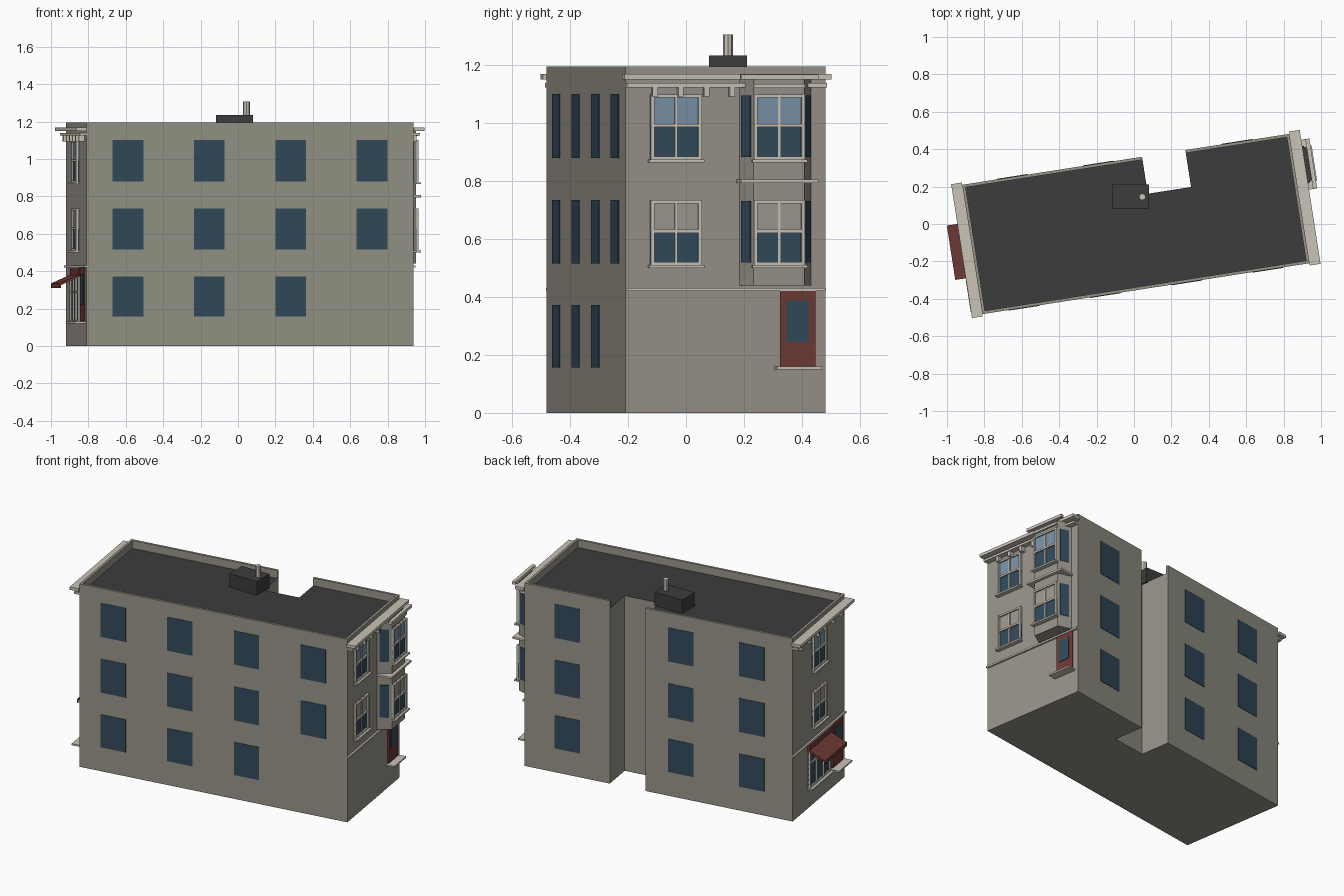
import bpy, bmesh, math
from mathutils import Matrix

if "Cube" in bpy.data.objects:
    bpy.data.objects.remove(bpy.data.objects["Cube"])

ANG = math.radians(8.85)
PLACE = Matrix.Translation((0.01, 0, 0)) @ Matrix.Rotation(ANG, 4, 'Z')
L, W, ROOF, TOP = 0.885, 0.35, 1.145, 1.196   # half length, half depth, heights


def material(name, r, g, b):
    m = bpy.data.materials.new(name)
    lin = [(c / 255 / 12.92 if c < 11 else ((c / 255 + 0.055) / 1.055) ** 2.4) for c in (r, g, b)]
    m.diffuse_color = (*lin, 1)
    m.use_nodes = True
    m.node_tree.nodes["Principled BSDF"].inputs["Base Color"].default_value = m.diffuse_color
    return m


SIDE = material("side wall grey", 150, 148, 135)
STONE = material("end wall grey", 152, 147, 138)
TRIM = material("pale trim", 200, 195, 182)
DARK = material("dark roof", 60, 60, 60)
GLASS = material("dark glass", 50, 74, 91)
SKY = material("light glass", 120, 146, 168)
BLIND = material("window blind", 158, 152, 142)
RED = material("dark red", 112, 58, 53)


def prism(name, pts, z0, z1, mats, rule=None, place=PLACE):
    """Extrude a plan outline; rule(normal, centre) picks the material."""
    bm = bmesh.new()
    f = bm.faces.new([bm.verts.new((x, y, z0)) for x, y in pts])
    up = bmesh.ops.extrude_face_region(bm, geom=[f])['geom']
    bmesh.ops.translate(bm, vec=(0, 0, z1 - z0), verts=[g for g in up if isinstance(g, bmesh.types.BMVert)])
    bmesh.ops.recalc_face_normals(bm, faces=bm.faces)
    if rule:
        for f in bm.faces:
            f.material_index = rule(f.normal, f.calc_center_median())
    me = bpy.data.meshes.new(name)
    bm.to_mesh(me)
    bm.free()
    for m in mats:
        me.materials.append(m)
    ob = bpy.data.objects.new(name, me)
    ob.matrix_world = place
    bpy.context.collection.objects.link(ob)
    return ob


def box(name, x0, x1, y0, y1, z0, z1, mat, place=PLACE):
    return prism(name, [(x0, y0), (x1, y0), (x1, y1), (x0, y1)], z0, z1, [mat], None, place)


def end_box(name, s, d0, d1, v0, v1, z0, z1, mat):
    """Box on the right (s=1) or left (s=-1) end wall, d measured outwards."""
    a, b = sorted((s * (L + d0), s * (L + d1)))
    return box(name, a, b, v0, v1, z0, z1, mat)


def sash_window(name, s, d, v, z0, z1, upper):
    h, t, zm = 0.089, 0.012, z0 + (z1 - z0) * 0.52
    end_box(name + "_lower_glass", s, d, d + 0.005, v - h, v + h, z0, zm, GLASS)
    end_box(name + "_upper_glass", s, d, d + 0.005, v - h, v + h, zm, z1, upper)
    for k in (-1, 1):
        a, b = sorted((v + k * h, v + k * (h - t)))
        end_box(name + "_jamb", s, d, d + 0.015, a, b, z0, z1, TRIM)
    end_box(name + "_mullion", s, d, d + 0.01, v - 0.004, v + 0.004, z0, z1, TRIM)
    for z in (z0, zm - 0.005, z1 - 0.012):
        end_box(name + "_rail", s, d, d + 0.014, v - h, v + h, z, z + 0.011, TRIM)
    end_box(name + "_sill", s, d, d + 0.028, v - h - 0.007, v + h + 0.007, z0 - 0.009, z0 + 0.001, TRIM)


# Main body with the light-well notch in the back wall
N0, N1, NV = 0.088, 0.322, 0.15
prism("building_body",
      [(-L, -W), (L, -W), (L, W), (N1, W), (N1, NV), (N0, NV), (N0, W), (-L, W)],
      0, ROOF, [SIDE, STONE, DARK],
      lambda n, c: 2 if n.z > 0.5 else (1 if abs(c.x) > L - 0.01 else 0))

# Parapets
T = 0.016
box("front_parapet", -L, L, -W, -W + T, ROOF, TOP, SIDE)
box("back_parapet_left", -L, N0, W - T, W, ROOF, TOP, SIDE)
box("back_parapet_right", N1, L, W - T, W, ROOF, TOP, SIDE)
for s in (1, -1):
    end_box("end_parapet", s, -T, 0, -W + T, W - T, ROOF, TOP, STONE)

# Plain windows of the long walls
ROWS = [(0.157, 0.372), (0.515, 0.735), (0.88, 1.10)]
for i, (z0, z1) in enumerate(ROWS):
    for u in (-0.66, -0.22, 0.22, 0.66):
        if i or u < 0.5:
            box("front_window", u - 0.083, u + 0.083, -W - 0.003, -W + 0.002, z0, z1, GLASS)
    for u in (-0.615, -0.148, 0.602):
        box("back_window", u - 0.083, u + 0.083, W - 0.002, W + 0.003, z0, z1, GLASS)

# Cornice, brackets and belt course on both ends
for s in (1, -1):
    end_box("cornice", s, 0, 0.058, -W - 0.012, W + 0.012, 1.15, 1.169, TRIM)
    end_box("cornice_lower", s, 0, 0.035, -W, W, 1.124, 1.138, TRIM)
    end_box("belt_course", s, 0, 0.012, -W, W, 0.42, 0.431, TRIM)
    for v in ((-0.25, -0.16, -0.07, 0.02) if s > 0 else (-0.27, -0.16, -0.05, 0.05, 0.16, 0.27)):
        end_box("cornice_bracket", s, 0, 0.03, v - 0.009, v + 0.009, 1.092, 1.124, TRIM)

# Bay on the right end
BV, BD = 0.174, 0.08
base, face = 0.125, 0.089
prism("bay", [(L - 0.01, BV - base), (L, BV - base), (L + BD, BV - face),
              (L + BD, BV + face), (L, BV + base), (L - 0.01, BV + base)],
      0.44, 1.15, [STONE, DARK], lambda n, c: 1 if n.z > 0.5 else 0)
end_box("bay_head_strip", 1, BD, BD + 0.022, BV - 0.135, BV + 0.135, 1.15, 1.168, TRIM)
end_box("bay_lower_strip", 1, BD, BD + 0.012, BV - face, BV + face, 1.122, 1.136, TRIM)
end_box("bay_middle_strip", 1, 0, BD + 0.02, BV - 0.135, BV + 0.135, 0.794, 0.806, TRIM)
for z0, z1 in ROWS[1:]:
    for k in (-1, 1):
        # thin pane lying on the splayed side
        def p(t, o):
            return (L + BD * t + o * 0.41, BV + k * (base + (face - base) * t + o * 0.91))
        prism("bay_side_window", [p(0.18, -0.002), p(0.82, -0.002), p(0.82, 0.003), p(0.18, 0.003)],
              z0 + 0.004, z1 - 0.004, [GLASS])

# Framed windows on the ends
for i, (z0, z1) in enumerate(ROWS[1:]):
    upper = (BLIND, SKY)[i]
    sash_window("right_window", 1, 0, -0.174, z0 - 0.006, z1, upper)
    sash_window("bay_window", 1, BD, BV, z0 - 0.006, z1, upper)
    sash_window("left_window", -1, 0, 0, z0 - 0.006, z1, upper)

# Right door
end_box("right_door", 1, 0, 0.008, 0.19, 0.313, 0.16, 0.42, RED)
end_box("right_door_glass", 1, 0.008, 0.011, 0.212, 0.288, 0.245, 0.388, GLASS)
end_box("right_door_step", 1, 0, 0.055, 0.172, 0.328, 0.15, 0.16, TRIM)

# Left shopfront: window, door, fascia, step
end_box("left_door", -1, 0, 0.008, -0.31, -0.175, 0.13, 0.42, RED)
end_box("left_door_glass", -1, 0.008, 0.011, -0.285, -0.2, 0.22, 0.385, GLASS)
end_box("left_door_step", -1, 0, 0.06, -0.33, -0.155, 0.12, 0.13, TRIM)
end_box("shop_fascia", -1, 0, 0.012, -0.175, 0.147, 0.372, 0.42, RED)
end_box("shop_glass", -1, 0, 0.005, -0.14, 0.14, 0.13, 0.372, GLASS)
for v in (-0.14, -0.05, 0.04, 0.13):
    end_box("shop_mullion", -1, 0, 0.014, v, v + 0.01, 0.13, 0.372, TRIM)
for z in (0.13, 0.285, 0.362):
    end_box("shop_rail", -1, 0, 0.013, -0.14, 0.14, z, z + 0.01, TRIM)
end_box("shop_sill", -1, 0, 0.03, -0.148, 0.148, 0.12, 0.13, TRIM)

# Awning: a profile extruded along the wall, then stood upright
prof = [(-L, 0.385), (-L - 0.115, 0.334), (-L - 0.115, 0.31), (-L - 0.107, 0.31), (-L - 0.107, 0.325), (-L, 0.372)]
prism("awning", prof, -0.147, 0.147, [RED], None, PLACE @ Matrix.Rotation(math.pi / 2, 4, 'X'))

# Rooftop box and pipe, square to the world axes
I = Matrix.Identity(4)
box("roof_box", -0.118, 0.08, 0.08, 0.21, ROOF - 0.005, 1.234, DARK, I)
ring = [(0.045 + 0.018 * math.cos(a * math.pi / 4), 0.145 + 0.018 * math.sin(a * math.pi / 4)) for a in range(8)]
prism("roof_pipe", ring, 1.23, 1.306, [TRIM], None, I)
